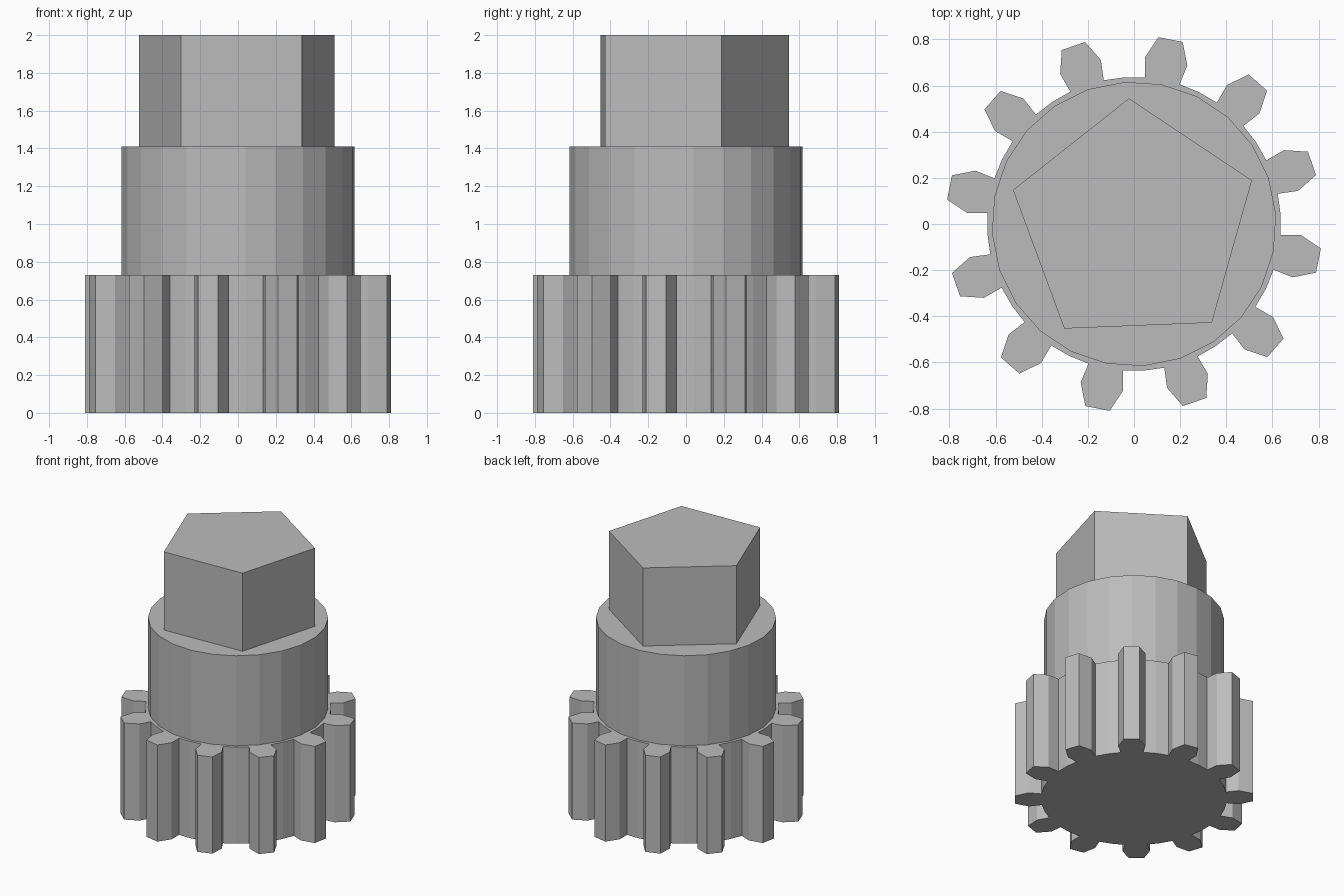
import bpy, bmesh, math

if "Cube" in bpy.data.objects:
    bpy.data.objects.remove(bpy.data.objects["Cube"])

grey = bpy.data.materials.new("plain grey")
grey.diffuse_color = (0.5, 0.5, 0.5, 1)
grey.use_nodes = True
grey.node_tree.nodes["Principled BSDF"].inputs["Base Color"].default_value = grey.diffuse_color


def polar(radius, degrees):
    a = math.radians(degrees)
    return radius * math.cos(a), radius * math.sin(a)


def prism(name, outline, z0, z1, closed_base=False):
    """Extrude a counter-clockwise outline from z0 up to z1."""
    bm = bmesh.new()
    low = [bm.verts.new((x, y, z0)) for x, y in outline]
    high = [bm.verts.new((x, y, z1)) for x, y in outline]
    n = len(outline)
    for i in range(n):
        j = (i + 1) % n
        bm.faces.new((low[i], low[j], high[j], high[i]))
    bm.faces.new(high)
    if closed_base:
        bm.faces.new(low[::-1])
    mesh = bpy.data.meshes.new(name)
    bm.to_mesh(mesh)
    bm.free()
    mesh.materials.append(grey)
    obj = bpy.data.objects.new(name, mesh)
    bpy.context.collection.objects.link(obj)
    return obj


TURN = 18.8   # rotation shared by the gear and the collar

# Gear: twelve teeth, each (radius, angle from tooth centre), plus a valley point
tooth = [(0.637, -6.9), (0.725, -7.4), (0.817, -3.75),
         (0.817, 3.75), (0.725, 7.4), (0.637, 6.9), (0.637, 15)]
gear = [polar(r, TURN + 30 * k + a) for k in range(12) for r, a in tooth]
prism("gear", gear, 0, 0.73, closed_base=True)

# Round collar above the gear
prism("collar", [polar(0.617, TURN + 15 * k) for k in range(24)], 0.73, 1.41)

# Five-sided drive head
prism("drive_head", [polar(0.545, 20.3 + 72 * k) for k in range(5)], 1.41, 2.0)
